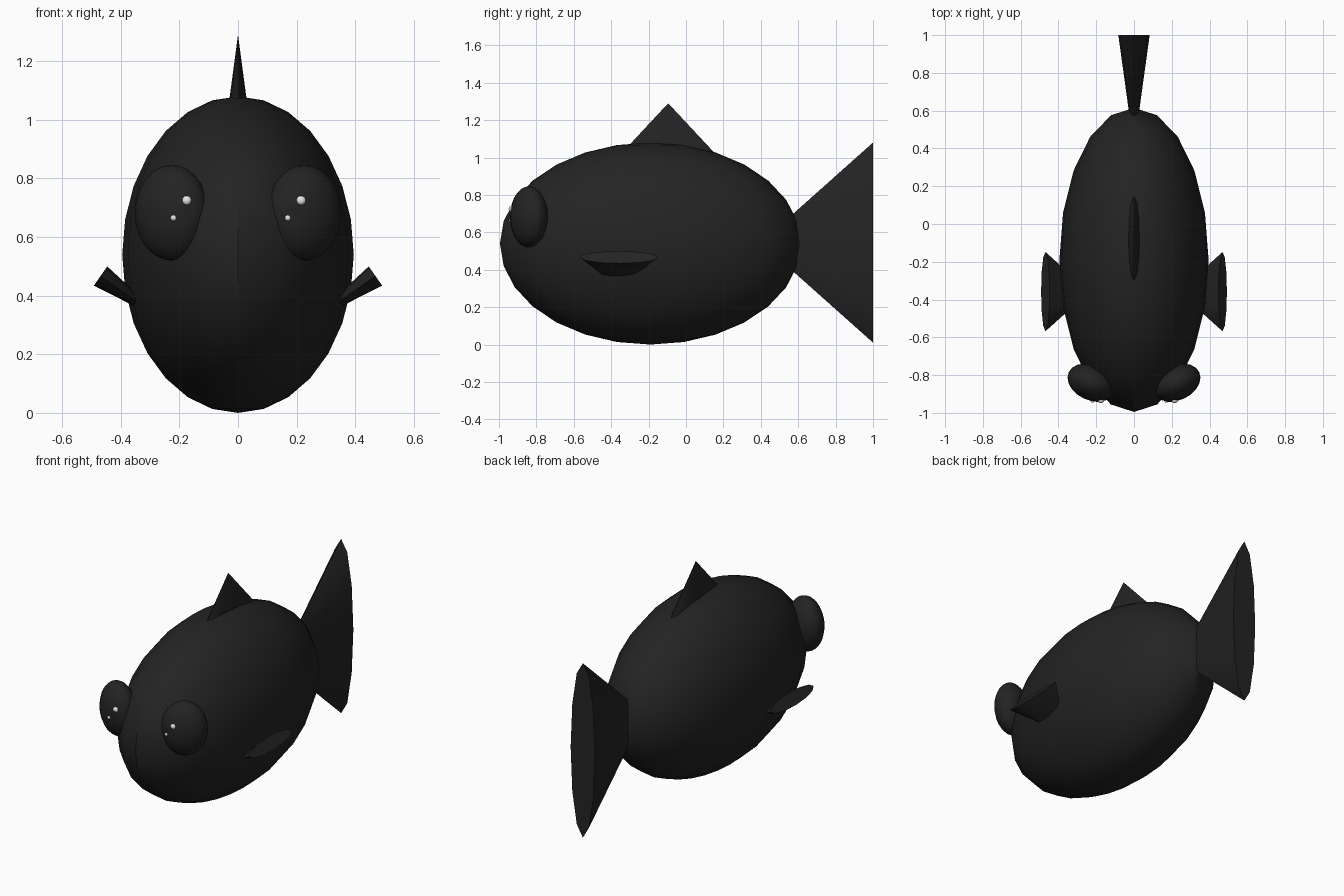
import bpy
from math import atan2, radians, pi
from mathutils import Vector, Euler

default = bpy.data.objects.get("Cube")
if default:
    bpy.data.objects.remove(default, do_unlink=True)


def make_material(name, value):
    mat = bpy.data.materials.new(name)
    mat.use_nodes = True
    color = (value, value, value, 1)
    mat.diffuse_color = color
    mat.node_tree.nodes["Principled BSDF"].inputs["Base Color"].default_value = color
    return mat


black = make_material("soft black", 0.017)
white = make_material("highlight white", 0.8)


def finish(name, mat, scale):
    obj = bpy.context.object
    obj.name = name
    obj.scale = scale
    bpy.ops.object.transform_apply(location=False, rotation=False, scale=True)
    obj.data.materials.append(mat)
    bpy.ops.object.shade_smooth_by_angle(angle=radians(30))
    return obj


def ellipsoid(name, mat, center, radii, segments=20, rings=14, turn=0):
    bpy.ops.mesh.primitive_uv_sphere_add(segments=segments, ring_count=rings,
                                         radius=1, location=center, rotation=(0, 0, turn))
    return finish(name, mat, radii)


def fin(name, base, half_thick, half_wide, length, rotation):
    # Flattened cone: flat cap centred at base, point along the rotated z axis
    tip = Euler(rotation).to_matrix() @ Vector((0, 0, 1))
    bpy.ops.mesh.primitive_cone_add(vertices=12, radius1=1, radius2=0, depth=1,
                                    location=Vector(base) + tip * length / 2,
                                    rotation=rotation)
    return finish(name, black, (half_thick, half_wide, length))


# Body
ellipsoid("body", black, (0, -0.19, 0.54), (0.395, 0.805, 0.54))

# Back and tail fins
fin("dorsal_fin", (0, -0.095, 0.99), 0.04, 0.28, 0.3, (0, 0, 0))
fin("tail_fin", (0, 1, 0.545), 0.083, 0.535, 0.6, (pi / 2, 0, 0))

for side, label in ((1, "left"), (-1, "right")):
    # Side fins slant outward and upward from the flanks
    fin(label + "_side_fin", (side * 0.469, -0.358, 0.467), 0.04, 0.21, 0.285,
        (0, side * atan2(-0.82, -0.57), 0))
    # Bulging eyes
    x = side * 0.226
    ellipsoid(label + "_eye", black, (x, -0.84, 0.683), (0.132, 0.093, 0.163),
              turn=side * radians(25))
    ellipsoid(label + "_pupil", black, (side * 0.19, -0.915, 0.7), (0.045, 0.027, 0.05))
    # Eye glints, shifted the same way on both eyes
    ellipsoid(label + "_large_glint", white, (0.02 + side * 0.195, -0.936, 0.725),
              (0.016, 0.012, 0.016), 12, 8)
    ellipsoid(label + "_small_glint", white, (-0.025 + side * 0.195, -0.937, 0.665),
              (0.01, 0.009, 0.01), 12, 8)
